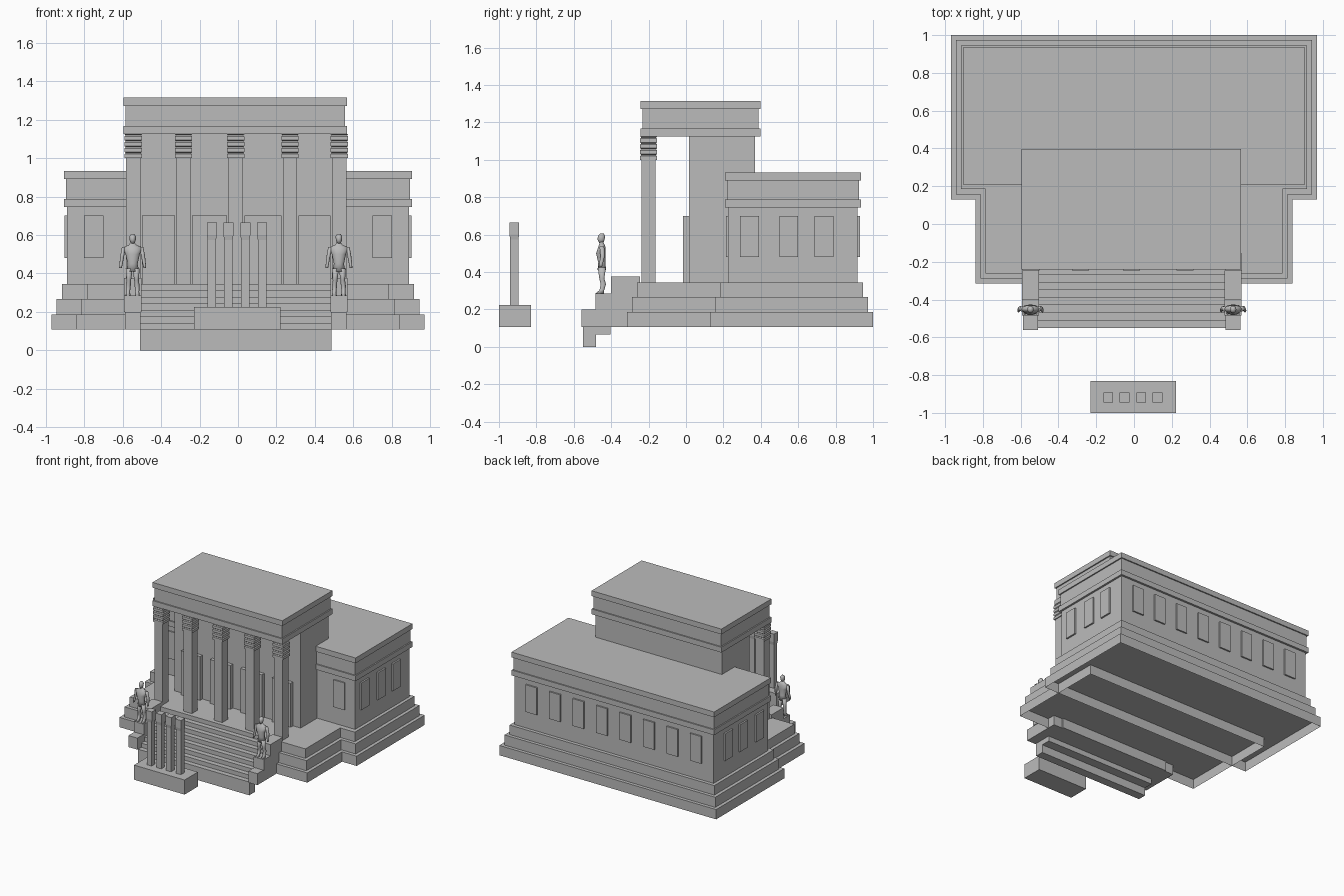
import bpy, bmesh
from mathutils import Vector

old = bpy.data.objects.get("Cube")
if old:
    bpy.data.objects.remove(old, do_unlink=True)

stone = bpy.data.materials.new("grey_stone")
stone.use_nodes = True
GREY = (0.5, 0.5, 0.5, 1)
stone.diffuse_color = GREY
stone.node_tree.nodes["Principled BSDF"].inputs["Base Color"].default_value = GREY


def finish(name, bm, smooth=False):
    bmesh.ops.recalc_face_normals(bm, faces=bm.faces)
    mesh = bpy.data.meshes.new(name)
    bm.to_mesh(mesh)
    bm.free()
    mesh.materials.append(stone)
    for p in mesh.polygons:
        p.use_smooth = smooth
    obj = bpy.data.objects.new(name, mesh)
    bpy.context.collection.objects.link(obj)
    return obj


def bridge(bm, loops, bottom=True):
    # Join successive rings of vertices and cap the ends
    for a, b in zip(loops, loops[1:]):
        n = len(a)
        for i in range(n):
            bm.faces.new((a[i], a[(i + 1) % n], b[(i + 1) % n], b[i]))
    bm.faces.new(loops[-1])
    if bottom:
        bm.faces.new(loops[0][::-1])


def stack(name, x, y, rings, bottom=True):
    # Rectangular loft: rings hold (inset, height)
    bm = bmesh.new()
    loops = []
    for d, z in rings:
        x0, x1, y0, y1 = x[0] + d, x[1] - d, y[0] + d, y[1] - d
        corners = ((x0, y0), (x1, y0), (x1, y1), (x0, y1))
        loops.append([bm.verts.new((u, v, z)) for u, v in corners])
    bridge(bm, loops, bottom)
    return finish(name, bm)


def box(name, x, y, z, bottom=True):
    return stack(name, x, y, [(0, z[0]), (0, z[1])], bottom)


def entablature(name, x, y, z0, z1, band=0.043, d=0.01):
    stack(name, x, y, [(0, z0), (0, z0 + band), (d, z0 + band),
                       (d, z1 - band), (0, z1 - band), (0, z1)])


def around(c, half):
    return (c - half, c + half)


# Stepped terrace: a wide rear part and a narrower front part, hollow below
levels = [0.107, 0.186, 0.268, 0.345]
for i in range(3):
    d = 0.027 * i
    z = (levels[i], levels[i + 1])
    box(f"terrace_rear_{i}", (-0.97 + d, 0.97 - d), (0.13 + d, 1 - d), z, False)
    box(f"terrace_front_{i}", (-0.84 + d, 0.84 - d), (-0.315 + d, 0.5), z, False)

# Rear hall
box("hall_walls", (-0.89, 0.89), (0.225, 0.918), (0.345, 0.76))
entablature("hall_entablature", (-0.906, 0.906), (0.208, 0.935), 0.745, 0.933)

# Raised window panels of the hall
WZ = (0.48, 0.70)
for s in (-1, 1):
    box("front_window", around(s * 0.75, 0.05), (0.215, 0.24), WZ)
    for y in (0.34, 0.55, 0.738):
        box("side_window", around(s * 0.89, 0.013), around(y, 0.05), WZ)
for i in range(8):
    box("back_window", around(-0.735 + 0.21 * i, 0.05), (0.9, 0.93), WZ)

# Central tall block and its roof
box("central_block", (-0.58, 0.55), (0.015, 0.37), (0.345, 1.14))
entablature("portico_entablature", (-0.595, 0.566), (-0.242, 0.398), 1.125, 1.315)

# Portico columns with ribbed capitals
columns = [-0.545, -0.284, -0.012, 0.27, 0.527]
for cx in columns:
    rings = [(0.008, 0.345), (0.008, 1.0), (0, 1.0)]
    for k in range(4):
        z = 1.0 + k * 0.031
        rings += [(0, z + 0.02), (0.006, z + 0.026), (0, z + 0.031)]
    stack("column", around(cx, 0.045), around(-0.2, 0.045), rings)

# Door panels between the columns
for a, b in zip(columns, columns[1:]):
    box("door_panel", (a + 0.045, b - 0.045), (-0.015, 0.02), (0.345, 0.70))

# Staircase with a stepped underside
side = [(-0.24, 0.107), (-0.405, 0.107), (-0.405, 0.065), (-0.48, 0.065), (-0.48, 0), (-0.55, 0)]
for k in range(8):
    z = 0.107 + 0.034 * k
    y = -0.55 + 0.04 * k
    side += [(y, z), (y + 0.04 if k < 7 else -0.24, z)]
bm = bmesh.new()
bridge(bm, [[bm.verts.new((x, y, z)) for y, z in side] for x in (-0.51, 0.486)])
finish("staircase", bm)


def limb(bm, points, sides=10):
    # Oval loft: points hold (centre, x radius, y radius)
    from math import cos, sin, tau
    loops = []
    for c, rx, ry in points:
        loops.append([bm.verts.new(Vector(c) + Vector((rx * cos(tau * i / sides),
                      ry * sin(tau * i / sides), 0))) for i in range(sides)])
    bridge(bm, loops)


def statue(cx, cy, z):
    bm = bmesh.new()
    at = lambda x, y, h: (cx + x, cy + y, z + h)
    # Torso, neck and head
    limb(bm, [(at(0, 0, 0.125), 0.034, 0.024), (at(0, 0, 0.165), 0.026, 0.02),
              (at(0, -0.006, 0.215), 0.037, 0.026), (at(0, 0, 0.25), 0.052, 0.02),
              (at(0, 0, 0.263), 0.02, 0.015), (at(0, -0.002, 0.275), 0.011, 0.011)])
    limb(bm, [(at(0, -0.003, 0.27), 0.009, 0.011), (at(0, -0.004, 0.288), 0.016, 0.02),
              (at(0, -0.002, 0.308), 0.017, 0.02), (at(0, 0, 0.32), 0.009, 0.011)])
    for s in (-1, 1):
        # Leg and foot
        limb(bm, [(at(s * 0.024, -0.012, 0), 0.013, 0.024), (at(s * 0.024, 0, 0.018), 0.01, 0.013),
                  (at(s * 0.023, 0.008, 0.05), 0.013, 0.015), (at(s * 0.02, 0, 0.08), 0.012, 0.014),
                  (at(s * 0.018, 0, 0.14), 0.018, 0.023)])
        # Arm and hand
        limb(bm, [(at(s * 0.063, -0.008, 0.142), 0.007, 0.01), (at(s * 0.061, -0.004, 0.16), 0.008, 0.01),
                  (at(s * 0.055, 0.004, 0.2), 0.01, 0.012), (at(s * 0.046, 0, 0.252), 0.01, 0.013)])
    finish("statue", bm, True)


# Stepped plinths and statues on both sides of the stairs
for cx in (-0.548, 0.525):
    box("plinth_low", around(cx, 0.04), (-0.56, -0.25), (0.107, 0.2))
    box("plinth_middle", around(cx, 0.045), (-0.485, -0.25), (0.2, 0.285))
    box("plinth_high", around(cx, 0.045), (-0.4, -0.245), (0.2, 0.375))
    statue(cx, -0.45, 0.285)

# Free-standing monument in front
box("monument_base", (-0.23, 0.222), (-1, -0.83), (0.107, 0.225))
for cx in (-0.136, -0.05, 0.038, 0.125):
    stack("monument_pillar", around(cx, 0.026), around(-0.918, 0.026),
          [(0.004, 0.225), (0.004, 0.575), (0, 0.6), (0, 0.665)])
